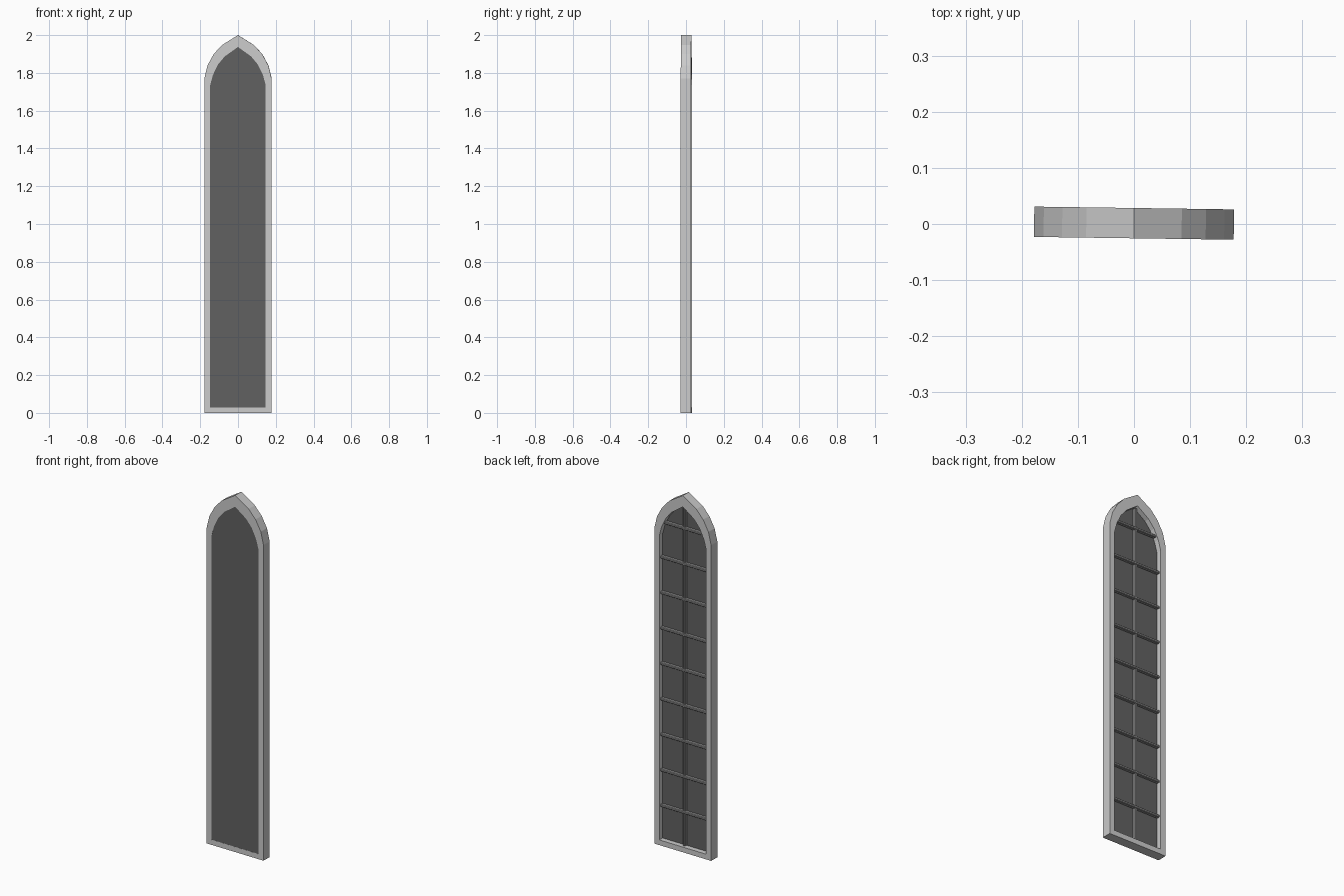
import bpy, bmesh, math
from mathutils import Matrix

if "Cube" in bpy.data.objects:
    bpy.data.objects.remove(bpy.data.objects["Cube"])

TILT = Matrix.Rotation(-0.014, 4, 'Z')   # whole window is turned very slightly


def mat(name, v):
    m = bpy.data.materials.new(name)
    m.diffuse_color = (v, v, v, 1)
    m.use_nodes = True
    m.node_tree.nodes["Principled BSDF"].inputs["Base Color"].default_value = m.diffuse_color
    return m


def arch(half, z0):
    """Closed pointed-arch outline from its right half, sill at z0."""
    right = [(half[0][0], z0)] + half
    return right + [(-x, z) for x, z in reversed(right[:-1])]


def finish(name, bm, material=None):
    bmesh.ops.recalc_face_normals(bm, faces=bm.faces)
    bm.transform(TILT)
    me = bpy.data.meshes.new(name)
    bm.to_mesh(me)
    bm.free()
    ob = bpy.data.objects.new(name, me)
    bpy.context.collection.objects.link(ob)
    if material:
        me.materials.append(material)
    return ob


def bar(name, size, loc, material):
    bm = bmesh.new()
    bmesh.ops.create_cube(bm, size=1, matrix=Matrix.Translation(loc) @ Matrix.Diagonal((*size, 1)))
    bmesh.ops.bevel(bm, geom=bm.edges[:], offset=0.003, segments=1, affect='EDGES')
    return finish(name, bm, material)


OUTER = [(0.178, 1.77), (0.161, 1.84), (0.128, 1.90), (0.085, 1.947), (0, 2.0)]
INNER = [(0.147, 1.735), (0.132, 1.79), (0.105, 1.845), (0.07, 1.887), (0, 1.937)]
outer, inner = arch(OUTER, 0), arch(INNER, 0.029)
Y0, Y1 = -0.0255, 0.0285
glass_mat, lead_mat = mat("dark_glass", 0.12), mat("lead", 0.3)

# stone frame: ring between the two outlines
bm = bmesh.new()
rings = [[bm.verts.new((x, y, z)) for x, z in o]
         for o, y in ((outer, Y0), (outer, Y1), (inner, Y1), (inner, Y0))]
n = len(outer)
for k in range(4):
    a, b = rings[k], rings[(k + 1) % 4]
    for i in range(n):
        j = (i + 1) % n
        bm.faces.new((a[i], a[j], b[j], b[i]))
finish("frame", bm)

# glass slab, flush with the front
bm = bmesh.new()
f = bm.faces.new([bm.verts.new((x, Y0 + 0.0005, z)) for x, z in inner])
r = bmesh.ops.extrude_face_region(bm, geom=[f])
bmesh.ops.translate(bm, vec=(0, 0.0245, 0),
                    verts=[v for v in r['geom'] if isinstance(v, bmesh.types.BMVert)])
finish("glass", bm, glass_mat)

# glazing bars on the back
bar("upright_bar", (0.014, 0.02, 1.90), (0, 0.008, 0.98), lead_mat)
for i in range(9):
    z = 0.22 + 0.199 * i
    w = 0.294 if i < 8 else 0.25
    bar(f"cross_bar_{i + 1}", (w, 0.02, 0.014), (0, 0.012, z), lead_mat)
